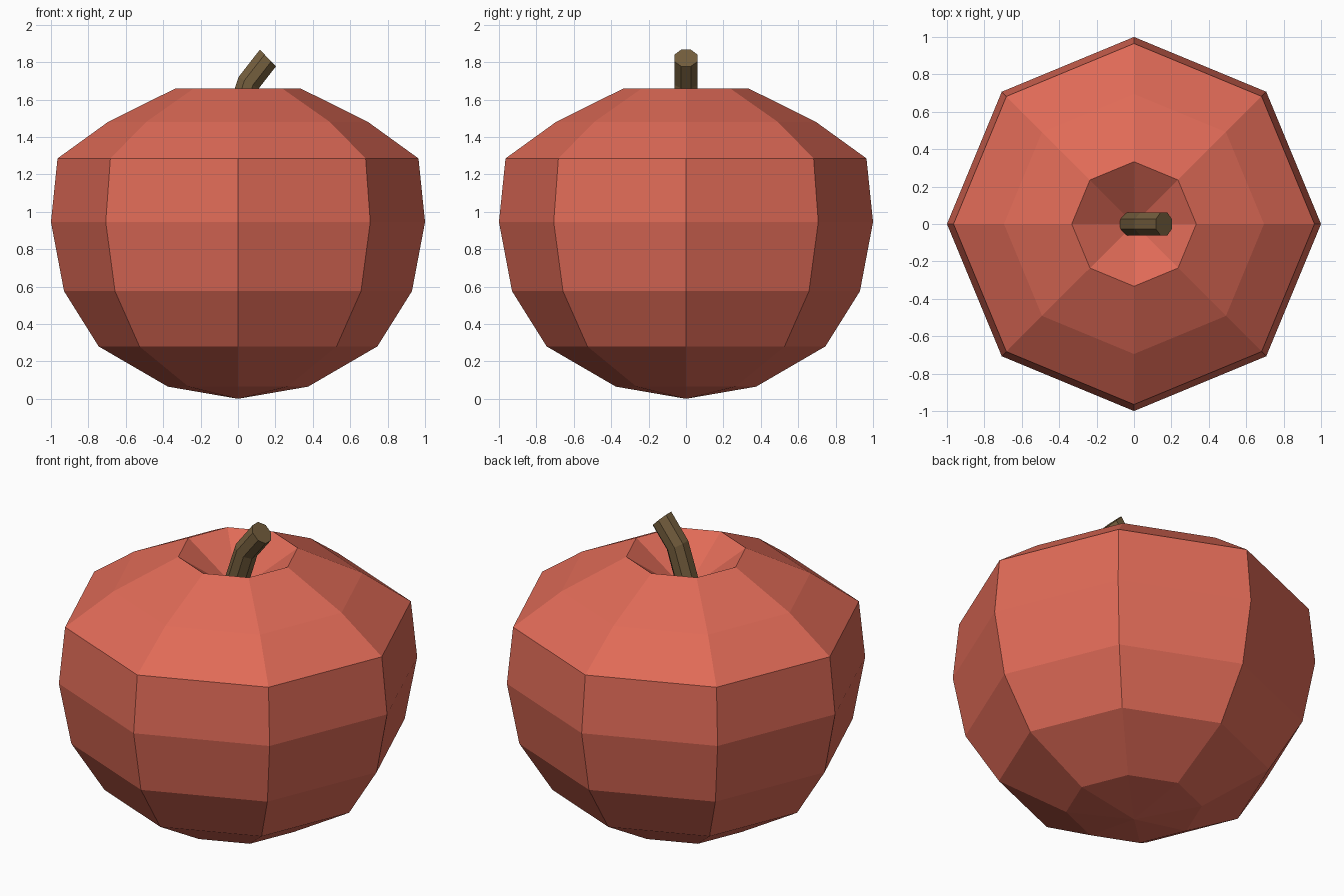
import bpy
import bmesh
from math import cos, sin, tau
from mathutils import Vector

cube = bpy.data.objects.get("Cube")
if cube:
    bpy.data.objects.remove(cube, do_unlink=True)

SIDES = 8


def make_material(name, color):
    mat = bpy.data.materials.new(name)
    mat.use_nodes = True
    mat.diffuse_color = color
    mat.node_tree.nodes["Principled BSDF"].inputs["Base Color"].default_value = color
    return mat


def make_object(name, bm, mat):
    bmesh.ops.recalc_face_normals(bm, faces=bm.faces)
    mesh = bpy.data.meshes.new(name)
    bm.to_mesh(mesh)
    bm.free()
    mesh.materials.append(mat)
    obj = bpy.data.objects.new(name, mesh)
    bpy.context.collection.objects.link(obj)
    return obj


def bridge(bm, lower, upper):
    for i in range(SIDES):
        j = (i + 1) % SIDES
        bm.faces.new((lower[i], lower[j], upper[j], upper[i]))


def fan(bm, ring, tip):
    for i in range(SIDES):
        bm.faces.new((ring[i], ring[(i + 1) % SIDES], tip))


skin = make_material("orange red skin", (0.74, 0.145, 0.095, 1))
bark = make_material("brown stem", (0.175, 0.112, 0.047, 1))

# Body: eight-sided lathe with a pointed base and a sunken crown
profile = [(0.375, 0.065), (0.745, 0.28), (0.93, 0.575), (1.0, 0.945),
           (0.965, 1.285), (0.695, 1.48), (0.333, 1.66)]
bm = bmesh.new()
rings = [[bm.verts.new((r * cos(tau * i / SIDES), r * sin(tau * i / SIDES), z))
          for i in range(SIDES)] for r, z in profile]
for lower, upper in zip(rings, rings[1:]):
    bridge(bm, lower, upper)
fan(bm, rings[0], bm.verts.new((0, 0, 0)))
fan(bm, rings[-1], bm.verts.new((0, 0, 1.43)))
make_object("fruit_body", bm, skin)

# Stem: bent eight-sided rod; each section is a centre and its tilted side axis
sections = [((-0.03, 0, 1.42), (0.94, 0, -0.34)),
            ((0.057, 0, 1.69), (0.87, 0, -0.5)),
            ((0.16, 0, 1.822), (0.7, 0, -0.72))]
bm = bmesh.new()
rings = []
for centre, axis in sections:
    side = Vector(axis).normalized()
    ring = []
    for i in range(SIDES):
        a = tau * (i + 0.5) / SIDES
        offset = side * cos(a) + Vector((0, 1, 0)) * sin(a)
        ring.append(bm.verts.new(Vector(centre) + offset * 0.067))
    rings.append(ring)
for lower, upper in zip(rings, rings[1:]):
    bridge(bm, lower, upper)
bm.faces.new(rings[0])
bm.faces.new(rings[-1])
make_object("stem", bm, bark)
